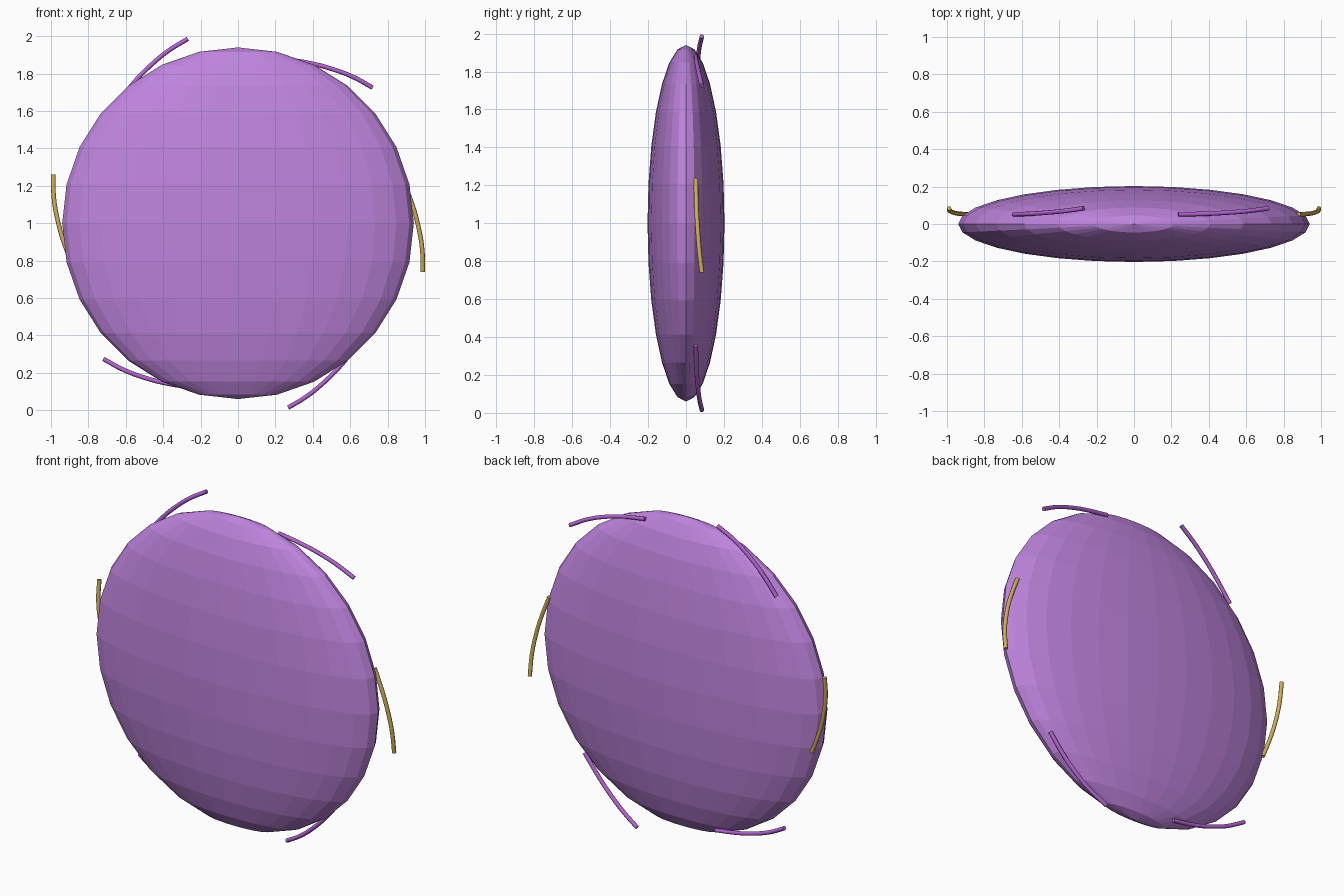
import bpy
import math
from mathutils import Matrix, Vector

cube = bpy.data.objects.get("Cube")
if cube:
    bpy.data.objects.remove(cube)


def make_material(name, rgb):
    mat = bpy.data.materials.new(name)
    mat.use_nodes = True
    color = (*rgb, 1.0)
    mat.diffuse_color = color
    mat.node_tree.nodes["Principled BSDF"].inputs["Base Color"].default_value = color
    return mat


lilac = make_material("lilac", (0.52, 0.23, 0.73))
violet = make_material("violet", (0.45, 0.13, 0.64))
gold = make_material("gold", (0.64, 0.43, 0.10))

CENTRE = Vector((0, 0, 1))

# Faceted, flattened body
bpy.ops.mesh.primitive_uv_sphere_add(segments=28, ring_count=14, radius=1, location=CENTRE)
body = bpy.context.object
body.name = "body"
body.scale = (0.94, 0.203, 0.94)
bpy.ops.object.transform_apply(location=False, rotation=False, scale=True)
body.data.materials.append(lilac)

# Path of one strand, relative to the body centre on the +x rim
STRAND_PATH = [(0.88, 0.052, 0.235), (0.935, 0.055, 0.09), (0.965, 0.061, -0.02),
               (0.985, 0.07, -0.14), (0.988, 0.084, -0.26)]


def make_strand(name, angle, mat):
    curve = bpy.data.curves.new(name, "CURVE")
    curve.dimensions = "3D"
    curve.bevel_depth = 0.012
    curve.bevel_resolution = 2
    curve.resolution_u = 4
    curve.use_fill_caps = True
    spline = curve.splines.new("BEZIER")
    spline.bezier_points.add(len(STRAND_PATH) - 1)
    turn = Matrix.Rotation(angle, 3, "Y")
    for point, co in zip(spline.bezier_points, STRAND_PATH):
        point.co = turn @ Vector(co)
        point.handle_left_type = point.handle_right_type = "AUTO"
    curve.materials.append(mat)
    strand = bpy.data.objects.new(name, curve)
    strand.location = CENTRE
    bpy.context.collection.objects.link(strand)
    bpy.ops.object.select_all(action="DESELECT")
    strand.select_set(True)
    bpy.context.view_layer.objects.active = strand
    bpy.ops.object.convert(target="MESH")
    bpy.ops.object.shade_smooth_by_angle(angle=math.radians(50))


# Six strands around the rim, gold on the left and right
names = ["left_strand", "lower_left_strand", "lower_right_strand",
         "right_strand", "upper_right_strand", "upper_left_strand"]
for i, name in enumerate(names):
    make_strand(name, i * math.pi / 3, gold if i % 3 == 0 else violet)
